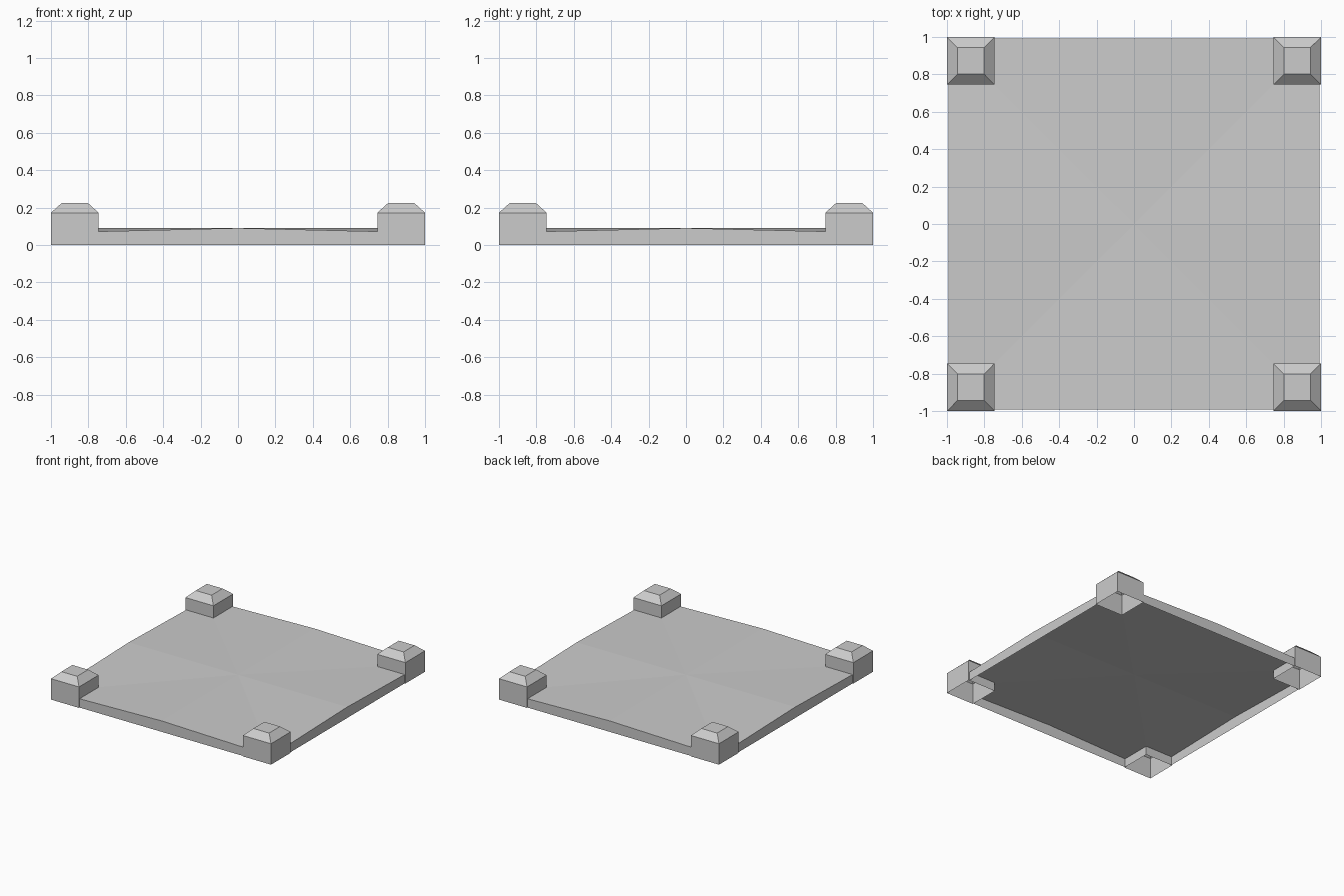
import bpy, bmesh

if "Cube" in bpy.data.objects:
    bpy.data.objects.remove(bpy.data.objects["Cube"])

E, P = 0.993, 0.745          # slab edge, inner face of the corner posts
HI, LO = 0.09, 0.072         # slab height on the centre lines and beside the posts


def make_object(name, faces):
    bm = bmesh.new()
    for f in faces:
        bm.faces.new([bm.verts.new(v) for v in f])
    bmesh.ops.remove_doubles(bm, verts=bm.verts, dist=1e-5)
    bmesh.ops.recalc_face_normals(bm, faces=bm.faces)
    # Open shells: keep the upward faces pointing outwards
    if max(bm.faces, key=lambda f: f.calc_area()).normal.z < -0.5:
        bmesh.ops.reverse_faces(bm, faces=bm.faces)
    me = bpy.data.meshes.new(name)
    bm.to_mesh(me)
    bm.free()
    ob = bpy.data.objects.new(name, me)
    bpy.context.collection.objects.link(ob)
    return ob


def drop(v):
    return (v[0], v[1], 0)


# Slab: one quadrant of the gently peaked top with its outer skirt, repeated four times
slab = []
for sx in (1, -1):
    for sy in (1, -1):
        c, x, y = (0, 0, HI), (sx * E, 0, HI), (0, sy * E, HI)
        a, b, i = (sx * E, sy * P, LO), (sx * P, sy * E, LO), (sx * P, sy * P, LO)
        slab += [(c, x, a, i), (c, i, b, y),
                 (x, a, drop(a), drop(x)), (y, b, drop(b), drop(y))]
make_object("slab", slab)

# Corner posts: hollow boxes, open below, with chamfered tops
H = (1 - P) / 2
C = (1 + P) / 2


def ring(cx, cy, h, z):
    return [(cx + h * u, cy + h * v, z) for u, v in ((-1, -1), (1, -1), (1, 1), (-1, 1))]


for sx, side in ((1, "right"), (-1, "left")):
    for sy, end in ((1, "back"), (-1, "front")):
        rings = [ring(sx * C, sy * C, h, z)
                 for h, z in ((H, 0), (H, 0.172), (H - 0.056, 0.223))]
        faces = [rings[-1]]
        for lo, hi in zip(rings, rings[1:]):
            for k in range(4):
                n = (k + 1) % 4
                faces.append((lo[k], lo[n], hi[n], hi[k]))
        bm_ob = make_object(f"post_{end}_{side}", faces)
